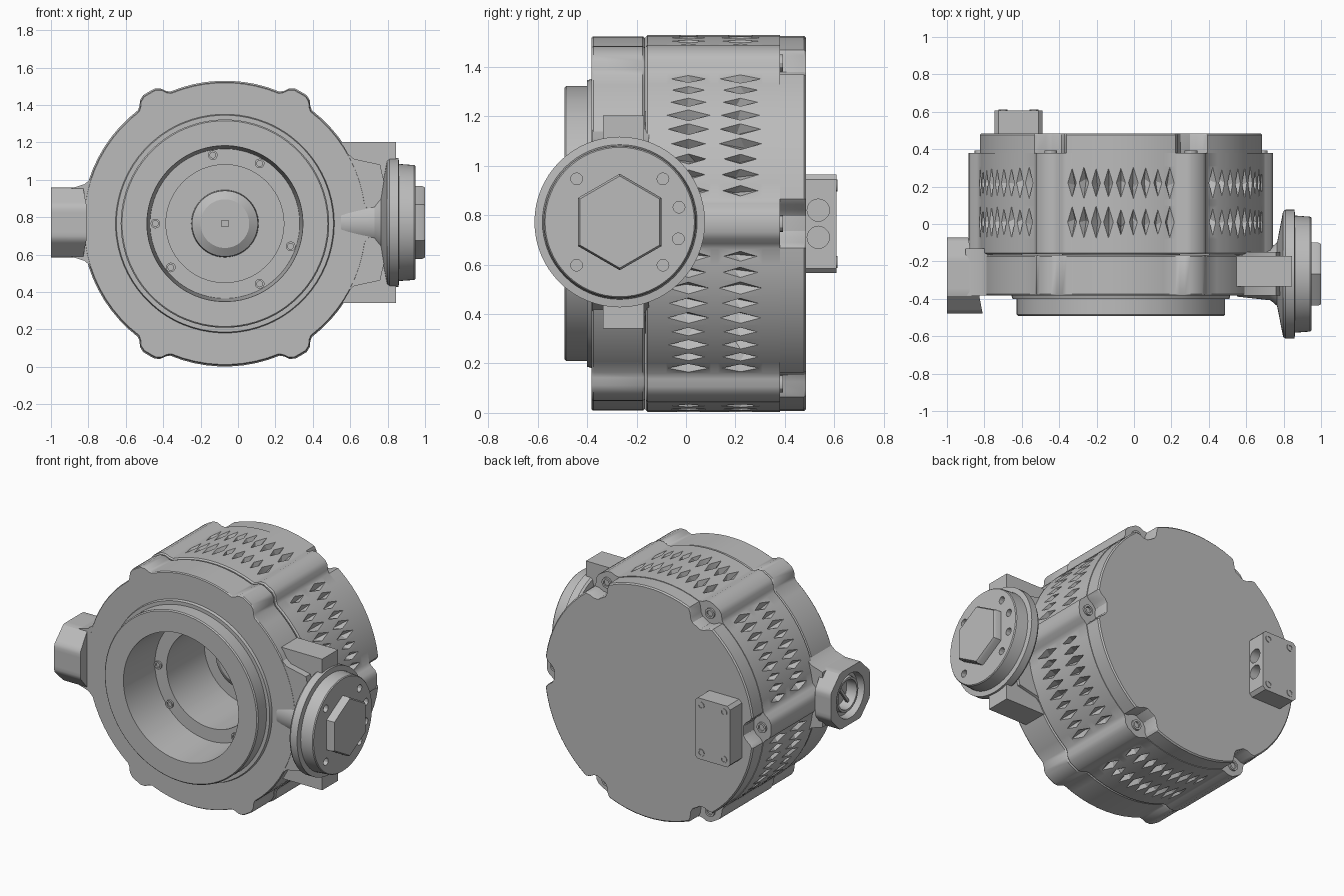
import bpy, bmesh, random
from math import sin, cos, radians, pi
from mathutils import Vector

random.seed(4)
if "Cube" in bpy.data.objects:
    bpy.data.objects.remove(bpy.data.objects["Cube"])

CX, CZ = -0.07, 0.766      # main axis, runs along y
SY, SZ = -0.268, 0.772     # side shaft axis, runs along x

metal = bpy.data.materials.new("grey_metal")
metal.use_nodes = True
GREY = (0.5, 0.5, 0.5, 1)
metal.diffuse_color = GREY
metal.node_tree.nodes["Principled BSDF"].inputs["Base Color"].default_value = GREY


def finish(name, bm, smooth=True):
    bmesh.ops.recalc_face_normals(bm, faces=bm.faces)
    me = bpy.data.meshes.new(name)
    bm.to_mesh(me)
    bm.free()
    me.materials.append(metal)
    ob = bpy.data.objects.new(name, me)
    bpy.context.collection.objects.link(ob)
    if smooth:
        shade(ob)
    return ob


def activate(ob):
    bpy.ops.object.select_all(action='DESELECT')
    ob.select_set(True)
    bpy.context.view_layer.objects.active = ob


def shade(ob):
    activate(ob)
    bpy.ops.object.shade_smooth_by_angle(angle=radians(30))


def cut(ob, cutters):
    for c in cutters:
        c.hide_render = True
        mod = ob.modifiers.new("cut", 'BOOLEAN')
        mod.operation, mod.object, mod.solver = 'DIFFERENCE', c, 'EXACT'
        activate(ob)
        bpy.ops.object.modifier_apply(modifier=mod.name)
        bpy.data.objects.remove(c)
    shade(ob)


def pit(bm, q):
    """Diamond-shaped dent set into the quad q."""
    co = [v.co for v in q]
    m = sum(co, Vector()) / 4
    s = random.uniform(0.75, 1)
    p = []
    for k in range(4):
        mid = (co[k] + co[(k + 1) % 4]) / 2
        p.append(bm.verts.new(m.lerp(mid, s * (0.97, 0.8)[k % 2])))
    inward = (Vector((CX, m.y, CZ)) - m).normalized()
    deep = bm.verts.new(m + inward * 0.045 + Vector((0, random.uniform(-.03, .03), 0)))
    for k in range(4):
        n = (k + 1) % 4
        bm.faces.new((q[k], q[n], p[k]))
        bm.faces.new((q[n], p[n], p[k]))
        bm.faces.new((p[k], p[n], deep))


def loft(name, rings, first=True, last=True, dented=None):
    """Skin a list of equal-length rings, optionally capping the ends."""
    bm = bmesh.new()
    vs = [[bm.verts.new(c) for c in r] for r in rings]
    n = len(rings[0])
    for j in range(len(vs) - 1):
        for i in range(n):
            k = (i + 1) % n
            q = (vs[j][i], vs[j][k], vs[j + 1][k], vs[j + 1][i])
            if dented and dented(j, i):
                pit(bm, q)
            else:
                bm.faces.new(q)
    if first:
        bm.faces.new(vs[0])
    if last:
        bm.faces.new(vs[-1])
    return finish(name, bm)


def lathe(name, profile, origin, axis, n=32, phase=0.0):
    """Closed solid from (radius, distance along axis) pairs."""
    o, d = Vector(origin), Vector(axis).normalized()
    u = Vector((0, 0, 1))
    w = d.cross(u)
    turn = [phase + 2 * pi * i / n for i in range(n)]
    return loft(name, [[o + d * t + (u * cos(a) + w * sin(a)) * r for a in turn]
                       for r, t in profile])


def prism(name, pts, y0, y1):
    """Outline in x, z extruded from y0 to y1."""
    return loft(name, [[Vector((x, y, z)) for x, z in pts] for y in (y0, y1)])


def screw(name, origin, axis, r=0.026):
    lathe(name, [(r, -.02), (r, .012), (r * .6, .012), (r * .6, .002)], origin, axis, 12)


# Shared outline: per 60 degrees one lug, then nine cells
LUG = (-7.5, -6, -4.5, -2.5, 0, 2.5, 4.5, 6)
ANGLES = [(60 * s + d, d) for s in range(6)
          for d in LUG + tuple(7.5 + 5 * k for k in range(9))]
PER = len(LUG) + 9


def ring(r, y, bump=0.0):
    pts = []
    for a, d in ANGLES:
        f = max(0, min(1, (7.5 - abs(d)) / 4.5))
        rr = r + bump * f * f * (3 - 2 * f)
        pts.append(Vector((CX + rr * cos(radians(a)), y, CZ + rr * sin(radians(a)))))
    return pts


# Main housing: notched back rim, lugs, two bands of dents
B = 0.05
loft("housing",
     [ring(.752, .485, -.065), ring(.76, .477, -.07), ring(.76, .38, -.07),
      ring(.764, .38, B), ring(.764, .31, B), ring(.764, .13, B), ring(.764, .10, B),
      ring(.764, -.08, B), ring(.764, -.155, B), ring(.755, -.163, B), ring(.5, -.163)],
     last=False, dented=lambda j, i: j in (4, 6) and i % PER >= len(LUG))

# Front plate with raised collar and stepped bore down to the hub
loft("front_plate",
     [ring(.5, -.165), ring(.75, -.165, B), ring(.758, -.175, B), ring(.758, -.375, B),
      ring(.753, -.382, B), ring(.585, -.382), ring(.58, -.40), ring(.557, -.40),
      ring(.557, -.485), ring(.55, -.492), ring(.417, -.492), ring(.40, -.19),
      ring(.315, -.19), ring(.315, .2), ring(.18, .2), ring(.176, .12),
      ring(.13, .09)], first=False)
lathe("hub_square_drive", [(.027, 0), (.027, .02)], (CX, .092, CZ), (0, -1, 0), 4, pi / 4)

# Screws inside the bore and in the rim notches
for a in (100, 60, 180, -19, 219, -60):
    c, s = cos(radians(a)), sin(radians(a))
    screw("bore_screw", (CX + .372 * c, -.19, CZ + .372 * s), (0, -1, 0))
for k in range(6):
    c, s = cos(k * pi / 3), sin(k * pi / 3)
    screw("rim_screw", (CX + .75 * c, .38, CZ + .75 * s), (0, 1, 0), .034)


# Necks joining the plate to both side fittings
def neck(name, half, y0, y1):
    pts = [(x, SZ + z) for x, z in half] + [(x, SZ - z) for x, z in reversed(half)]
    prism(name, pts, y0, y1)


neck("right_neck", [(.4, .45), (.55, .40), (.62, .34), (.76, .31), (.785, .2), (.80, .07)],
     -.381, -.15)
neck("left_neck", [(-.6, .42), (-.71, .335), (-.77, .25), (-.82, .205), (-.9, .18)],
     -.381, -.13)

# Right side: clamp bar, round flange with holes, hexagonal cap
neck("clamp_bar", [(.5, .43), (.845, .43)], -.335, -.17)
flange = lathe("side_flange",
               [(.12, .55), (.14, .73), (.17, .765), (.335, .797), (.345, .81), (.345, .858),
                (.313, .862), (.307, .942), (.302, .948)], (0, SY, SZ), (1, 0, 0), 64)
holes = []
for a in (45, 135, 225, 315, 14, -16):
    y, z = SY + .247 * cos(radians(a)), SZ + .247 * sin(radians(a))
    holes.append(lathe("hole_cutter", [(.024, 0), (.024, .2)], (.89, y, z), (1, 0, 0), 12))
cut(flange, holes)
lathe("hex_cap", [(.195, .92), (.195, .985), (.186, 1.0)], (0, SY, SZ), (1, 0, 0), 6)


# Left side: chamfered boss with a round socket
def socket(x, r=None):
    pts = []
    for i in range(64):
        a = 2 * pi * (i + .5) / 64
        c, s = abs(cos(a)), abs(sin(a))
        rr = r or min(.203 / c, .186 / s, .29 / (c + s))
        y = SY - .008 + rr * cos(a)
        px = -.81 - (y + .475) * .19 if x is None else x
        pts.append(Vector((px, y, SZ + rr * sin(a))))
    return pts


loft("left_boss", [socket(None), socket(-1), socket(-1, .145), socket(-.95, .14),
                   socket(-.95, .115), socket(-.98, .11), socket(-.98, .095),
                   socket(-.91, .09)])
bar = lathe("socket_bar", [(.02, -.1), (.02, .1)], (-.94, SY - .008, SZ), (0, .6, .8), 4, pi / 4)

# Terminal box on the back, with cable openings and corner screws
X0, X1, Z0, Z1, C = -.745, -.49, .565, .965, .02
box = prism("terminal_box",
            [(X0, Z0 + C), (X0 + C, Z0), (X1 - C, Z0), (X1, Z0 + C),
             (X1, Z1 - C), (X1 - C, Z1), (X0 + C, Z1), (X0, Z1 - C)], .47, .608)
cut(box, [lathe("cable_cutter", [(.045, 0), (.045, .2)], (X1 - .06, .535, z), (1, 0, 0), 20)
          for z in (.71, .82)])
for x in (X0 + .045, X1 - .045):
    for z in (Z0 + .045, Z1 - .045):
        screw("box_screw", (x, .6, z), (0, 1, 0), .024)
